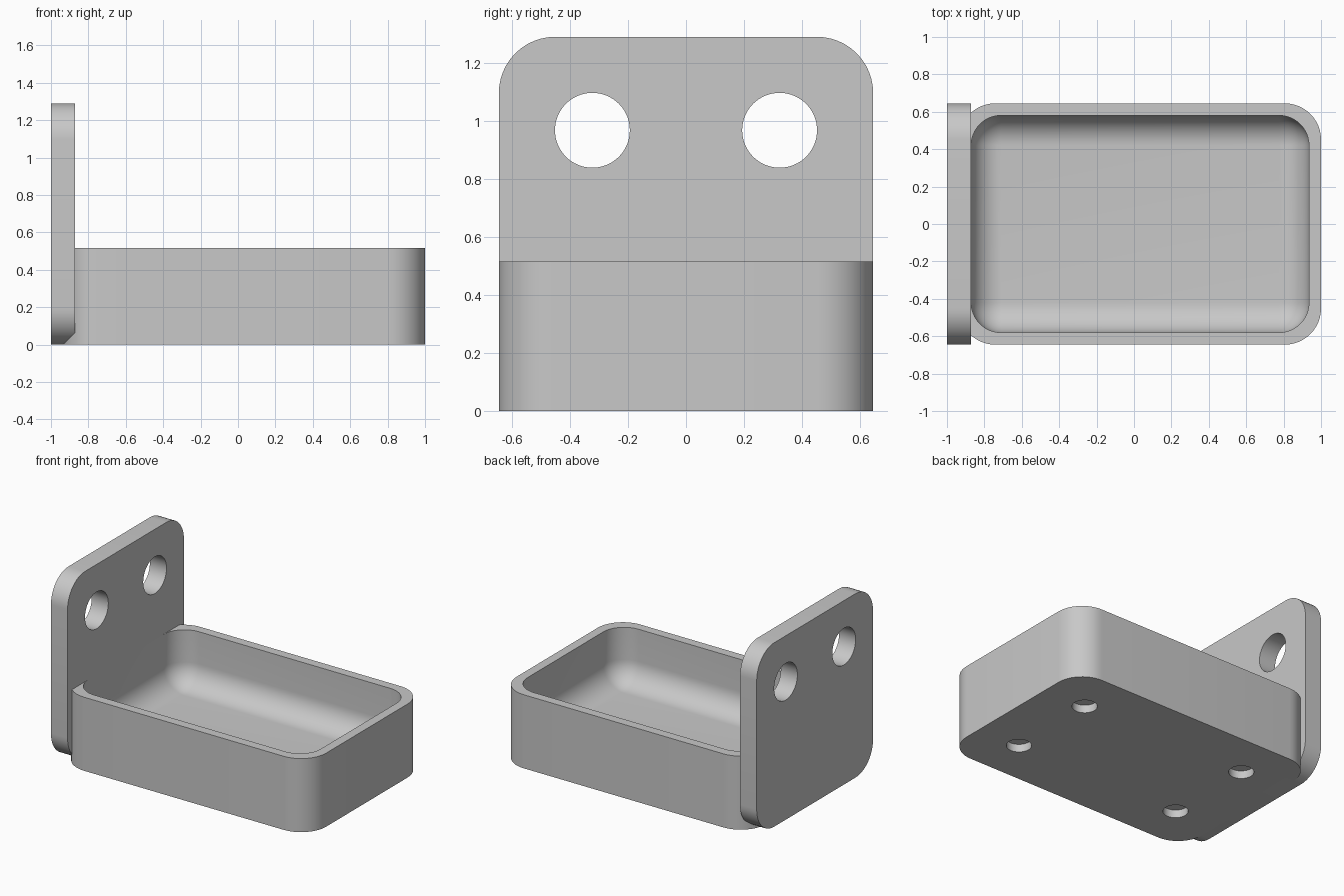
import bpy, bmesh, math
from mathutils import Matrix, Vector

if "Cube" in bpy.data.objects:
    bpy.data.objects.remove(bpy.data.objects["Cube"])

HALF = 0.645      # half width of tray and plate
WALL = 0.0645
CORNER = 0.194    # outer corner radius
FILLET = 0.161    # inner corner and floor radius
RIM, FLOOR = 0.516, 0.129
PLATE_FACE = -0.871
TRAY_X = (PLATE_FACE - WALL, 1.0)
STEPS = 12

grey = bpy.data.materials.new("plain grey")
grey.use_nodes = True
grey.diffuse_color = (0.58, 0.58, 0.58, 1)
grey.node_tree.nodes["Principled BSDF"].inputs["Base Color"].default_value = grey.diffuse_color


def rounded_rect(a0, a1, b0, b1, radius):
    """Counter-clockwise outline with the same point count for any radius."""
    centres = [(a1 - radius, b1 - radius), (a0 + radius, b1 - radius),
               (a0 + radius, b0 + radius), (a1 - radius, b0 + radius)]
    points = []
    for quarter, (a, b) in enumerate(centres):
        for i in range(STEPS + 1):
            t = (quarter + i / STEPS) * math.pi / 2
            points.append((a + radius * math.cos(t), b + radius * math.sin(t)))
    return points


def loft(name, rings):
    """Skin a stack of matching rings and cap both ends."""
    bm = bmesh.new()
    loops = [[bm.verts.new(p) for p in ring] for ring in rings]
    for low, high in zip(loops, loops[1:]):
        for i in range(len(low)):
            j = (i + 1) % len(low)
            bm.faces.new((low[i], low[j], high[j], high[i]))
    bm.faces.new(loops[0][::-1])
    bm.faces.new(loops[-1])
    bmesh.ops.remove_doubles(bm, verts=bm.verts, dist=1e-5)
    bmesh.ops.recalc_face_normals(bm, faces=bm.faces)
    mesh = bpy.data.meshes.new(name)
    bm.to_mesh(mesh)
    bm.free()
    mesh.materials.append(grey)
    obj = bpy.data.objects.new(name, mesh)
    bpy.context.collection.objects.link(obj)
    return obj


def drill(target, centres, radius, depth, axis):
    """Cut round holes centred on the given points, then shade the part."""
    bm = bmesh.new()
    turn = Vector((0, 0, 1)).rotation_difference(Vector(axis)).to_matrix().to_4x4()
    for c in centres:
        bmesh.ops.create_cone(bm, cap_ends=True, segments=64, radius1=radius,
                              radius2=radius, depth=depth,
                              matrix=Matrix.Translation(c) @ turn)
    mesh = bpy.data.meshes.new("hole_cutter")
    bm.to_mesh(mesh)
    bm.free()
    mesh.materials.append(grey)
    cutter = bpy.data.objects.new("hole_cutter", mesh)
    cutter.hide_render = True
    bpy.context.collection.objects.link(cutter)
    mod = target.modifiers.new("holes", "BOOLEAN")
    mod.operation = "DIFFERENCE"
    mod.solver = "EXACT"
    mod.object = cutter
    bpy.ops.object.select_all(action="DESELECT")
    target.select_set(True)
    bpy.context.view_layer.objects.active = target
    bpy.ops.object.modifier_apply(modifier=mod.name)
    bpy.data.objects.remove(cutter)
    bpy.ops.object.shade_smooth_by_angle(angle=math.radians(30))


# Tray: outer wall, flat rim, then the hollow with its rounded floor edge
def tray_ring(inset, radius, z):
    outline = rounded_rect(TRAY_X[0] + inset, TRAY_X[1] - inset,
                           -HALF + inset, HALF - inset, radius)
    return [(x, y, z) for x, y in outline]


rings = [tray_ring(0, CORNER, 0), tray_ring(0, CORNER, RIM), tray_ring(WALL, FILLET, RIM)]
for i in range(STEPS + 1):
    t = i / STEPS * math.pi / 2
    left = FILLET * math.cos(t)
    rings.append(tray_ring(WALL + FILLET - left, left, FLOOR + FILLET * (1 - math.sin(t))))
tray = loft("tray", rings)

# Shallow foot recesses under the tray
mid = sum(TRAY_X) / 2
feet = [(mid + sx * HALF, sy * HALF / 2, 0) for sx in (-1, 1) for sy in (-1, 1)]
drill(tray, feet, 0.08, 0.11, (0, 0, 1))

# Upright mounting plate with two round holes
outline = rounded_rect(-HALF, HALF, 0, 2 * HALF, CORNER)
plate = loft("mounting_plate", [[(x, y, z) for y, z in outline] for x in (-1.0, PLATE_FACE)])
drill(plate, [(-0.935, s * HALF / 2, 0.968) for s in (-1, 1)], 0.129, 0.4, (1, 0, 0))
